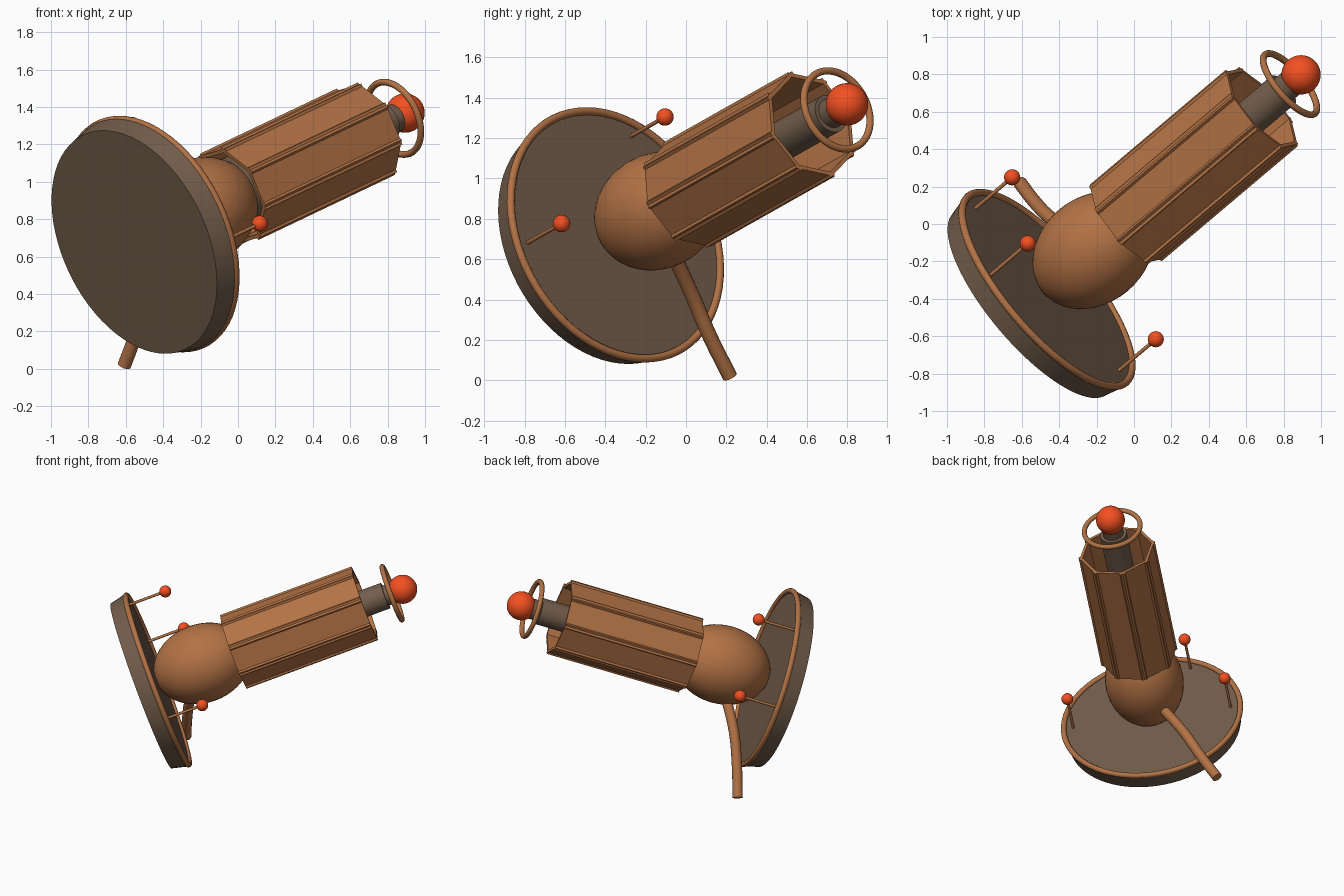
import bpy, math
from mathutils import Matrix, Vector

if "Cube" in bpy.data.objects:
    bpy.data.objects.remove(bpy.data.objects["Cube"])

# Shared tilted axis: local z runs from the dish to the tip ball
AZ, EL = math.radians(40.2), math.radians(20)
A = Vector((math.cos(EL) * math.cos(AZ), math.cos(EL) * math.sin(AZ), math.sin(EL)))
E1 = Vector((-math.sin(AZ), math.cos(AZ), 0))
E2 = A.cross(E1)
FRAME = Matrix((E1, E2, A)).transposed().to_4x4()
FRAME.translation = Vector((-0.465, -0.35, 0.72))


def material(name, rgb):
    m = bpy.data.materials.new(name)
    m.diffuse_color = (*rgb, 1)
    m.use_nodes = True
    m.node_tree.nodes["Principled BSDF"].inputs["Base Color"].default_value = m.diffuse_color
    return m


COPPER = material("copper", (0.45, 0.17, 0.06))
BRONZE = material("dark_bronze", (0.17, 0.11, 0.07))
RED = material("red", (0.9, 0.08, 0.015))


def finish(name, mat, local=Matrix(), smooth=True):
    ob = bpy.context.object
    ob.name = name
    ob.data.materials.append(mat)
    ob.matrix_world = FRAME @ local
    if smooth:
        bpy.ops.object.shade_smooth_by_angle(angle=math.radians(35))
    return ob


def at(x, y, z):
    return Matrix.Translation((x, y, z))


def rod(name, mat, r1, r2, z0, z1, x=0, y=0, sides=48):
    bpy.ops.mesh.primitive_cone_add(vertices=sides, radius1=r1, radius2=r2, depth=z1 - z0)
    return finish(name, mat, at(x, y, (z0 + z1) / 2))


def ball(name, mat, r, x, y, z, stretch=1):
    bpy.ops.mesh.primitive_uv_sphere_add(segments=40, ring_count=24, radius=r)
    return finish(name, mat, at(x, y, z) @ Matrix.Diagonal((1, 1, stretch, 1)))


def ring(name, major, minor, z):
    bpy.ops.mesh.primitive_torus_add(major_radius=major, minor_radius=minor,
                                     major_segments=72, minor_segments=12)
    return finish(name, COPPER, at(0, 0, z))


# Dish with its rim
rod("dish", BRONZE, 0.635, 0.665, -0.125, 0, sides=72)
ring("dish_rim", 0.652, 0.02, 0)

# Pins standing on the dish
for i, deg in enumerate((4, 64, 184)):
    x, y = 0.58 * math.cos(math.radians(deg)), 0.58 * math.sin(math.radians(deg))
    rod(f"pin_{i}", COPPER, 0.01, 0.01, -0.01, 0.275, x, y, 12)
    ball(f"pin_head_{i}", RED, 0.043, x, y, 0.275)

# Body, neck and inner barrel
ball("body", COPPER, 0.285, 0, 0, 0.345, 1.26)
rod("neck", BRONZE, 0.2, 0.2, 0.45, 0.68)
rod("barrel", BRONZE, 0.098, 0.098, 0.6, 1.76)
rod("barrel_tip", BRONZE, 0.075, 0.075, 1.75, 1.85)
ring("tip_ring", 0.206, 0.018, 1.81)
ball("tip_ball", RED, 0.105, 0, 0, 1.892)

# Sleeve of flat planks whose edges cross
N, Z0, Z1 = 8, 0.585, 1.6
for i in range(N):
    bpy.ops.mesh.primitive_cube_add(size=1)
    turn = Matrix.Rotation(math.radians(34.5) + i * math.tau / N, 4, 'Z')
    finish(f"sleeve_plank_{i}", COPPER,
           turn @ at(0.246, 0, (Z0 + Z1) / 2) @ Matrix.Diagonal((0.02, 0.244, Z1 - Z0, 1)), False)

# Curved leg to the ground
curve = bpy.data.curves.new("leg", 'CURVE')
curve.dimensions = '3D'
curve.bevel_depth = 0.037
curve.bevel_resolution = 6
curve.use_fill_caps = True
path = [(-0.25, -0.1, 0.7), (-0.44, 0.027, 0.43), (-0.53, 0.117, 0.22), (-0.608, 0.218, 0.018)]
spline = curve.splines.new('BEZIER')
spline.bezier_points.add(len(path) - 1)
for p, co in zip(spline.bezier_points, path):
    p.co = co
    p.handle_left_type = p.handle_right_type = 'AUTO'
leg = bpy.data.objects.new("leg", curve)
bpy.context.collection.objects.link(leg)
curve.materials.append(COPPER)
